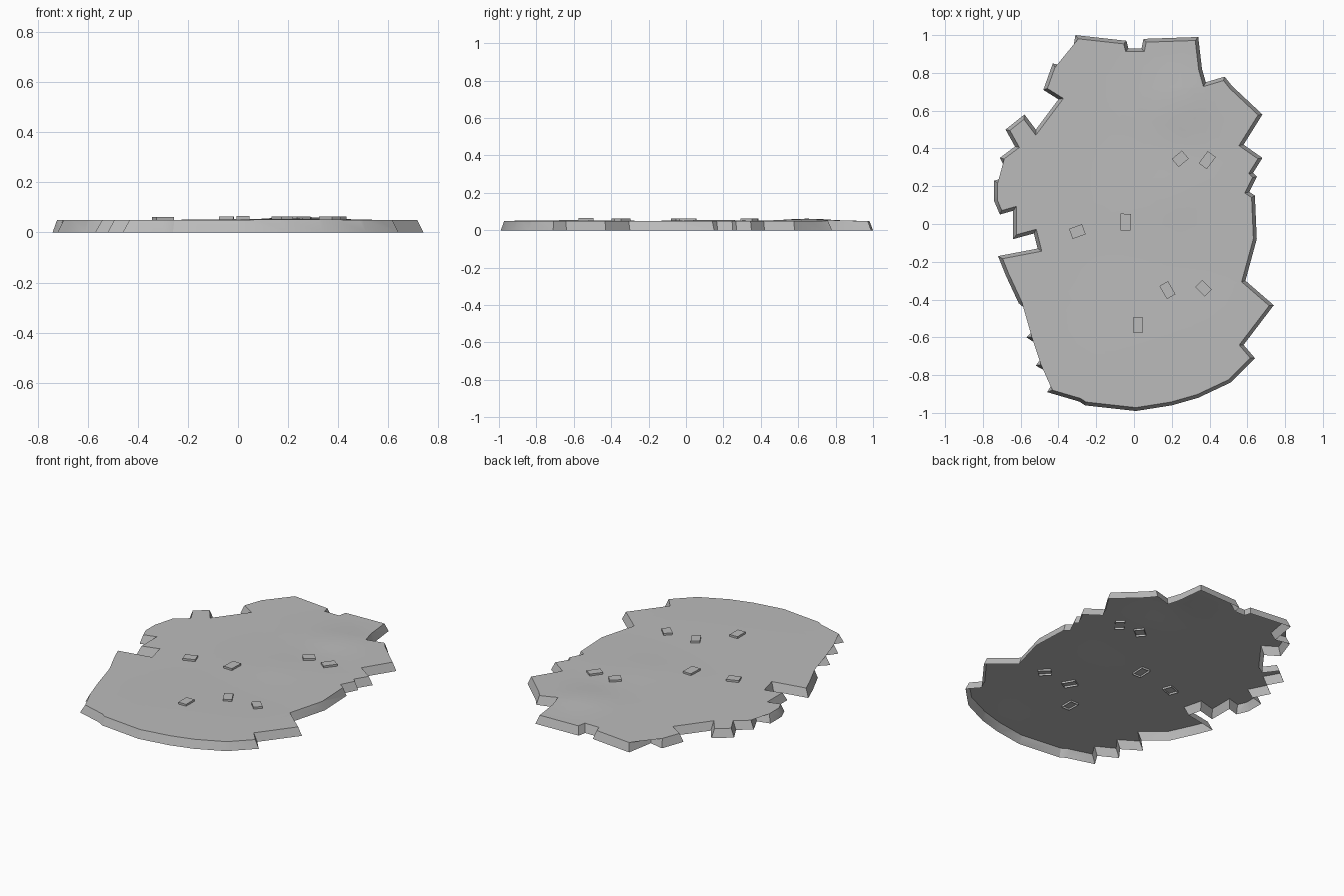
import bpy
import bmesh
import math
from mathutils import Vector, Matrix

default_cube = bpy.data.objects.get("Cube")
if default_cube:
    bpy.data.objects.remove(default_cube, do_unlink=True)

RIM_HEIGHT = 0.05
WALL_SLOPE = 0.018

# Ragged ground outline, clockwise from the back, in hundredths of a unit
OUTLINE = [
    (-31, 100), (-4, 97), (-3, 93), (4, 93), (5, 98), (34, 99), (36, 82),
    (38, 75), (48, 78), (52, 73), (68, 58), (58, 42), (68, 35), (63, 27),
    (65, 25), (61, 17), (64, 15), (65, -8), (59, -30), (74, -43), (58, -64),
    (64, -71), (51, -84), (34, -92), (20, -96), (1, -99), (-26, -96),
    (-29, -94), (-46, -89), (-41, -81), (-52, -75), (-46, -67), (-57, -60),
    (-49, -52), (-61, -42), (-68, -27), (-72, -17), (-51, -13), (-53, -5),
    (-64, -8), (-64, 7), (-71, 5), (-74, 12), (-74, 23), (-66, 25),
    (-71, 35), (-63, 41), (-68, 50), (-58, 58), (-52, 50), (-40, 66),
    (-48, 71), (-43, 85), (-34, 83),
]

# Low swells in the ground: x, y, height, radius
SWELLS = [(0.25, 0.65, 0.012, 0.11), (0.2, 0.15, 0.005, 0.14),
          (0.15, -0.6, 0.004, 0.18)]

# Loose stones: x, y, length, width, heading in degrees
STONES = [
    (0.245, 0.345, 0.07, 0.056, 40), (0.388, 0.338, 0.08, 0.053, 53),
    (-0.045, 0.01, 0.088, 0.057, 88), (-0.3, -0.04, 0.073, 0.057, 20),
    (0.177, -0.35, 0.08, 0.052, -60), (0.368, -0.34, 0.072, 0.052, -45),
    (0.02, -0.535, 0.08, 0.053, 90),
]


def make_material(name, value):
    material = bpy.data.materials.new(name)
    material.use_nodes = True
    color = (value, value, value, 1)
    material.diffuse_color = color
    material.node_tree.nodes["Principled BSDF"].inputs["Base Color"].default_value = color
    return material


def make_object(name, bm, material):
    mesh = bpy.data.meshes.new(name)
    bm.to_mesh(mesh)
    bm.free()
    mesh.materials.append(material)
    obj = bpy.data.objects.new(name, mesh)
    bpy.context.collection.objects.link(obj)
    return obj


def ground_height(x, y):
    total = RIM_HEIGHT
    for sx, sy, height, radius in SWELLS:
        distance = (x - sx) ** 2 + (y - sy) ** 2
        total += height * math.exp(-distance / (2 * radius ** 2))
    return total


def inset_loop(points, amount):
    """Move each corner of a clockwise loop inward along its mitre."""
    result = []
    for i, point in enumerate(points):
        before = (point - points[i - 1]).normalized()
        after = (points[(i + 1) % len(points)] - point).normalized()
        inward_a = Vector((before.y, -before.x))
        inward_b = Vector((after.y, -after.x))
        mitre = inward_a + inward_b
        scale = amount / max(0.35, 1 + inward_a.dot(inward_b))
        result.append(point + mitre * scale)
    return result


grey = make_material("stone grey", 0.5)

# Ground slab: an open shell with sloping walls and a softly swelling top
base = [Vector(p) / 100 for p in OUTLINE]
top = inset_loop(base, WALL_SLOPE)
bm = bmesh.new()
low = [bm.verts.new((p.x, p.y, 0)) for p in base]
high = [bm.verts.new((p.x, p.y, RIM_HEIGHT)) for p in top]
count = len(base)
for i in range(count):
    j = (i + 1) % count
    bm.faces.new((low[j], low[i], high[i], high[j]))
cap = bm.faces.new(list(reversed(high)))
bmesh.ops.triangulate(bm, faces=[cap])

# Cut the top into a grid so it can follow the swells
for axis in (Vector((1, 0, 0)), Vector((0, 1, 0))):
    for step in range(-12, 13):
        bm.normal_update()
        faces = [f for f in bm.faces if abs(f.normal.z) > 0.9]
        edges = {e for f in faces for e in f.edges}
        verts = {v for f in faces for v in f.verts}
        bmesh.ops.bisect_plane(bm, geom=[*faces, *edges, *verts], dist=1e-5,
                               plane_co=axis * (step * 0.08 + 0.003), plane_no=axis)
for v in bm.verts:
    if v.co.z > RIM_HEIGHT / 2:
        v.co.z = ground_height(v.co.x, v.co.y)
bm.normal_update()
if sum(f.normal.z for f in bm.faces) < 0:
    bmesh.ops.reverse_faces(bm, faces=bm.faces[:])
slab = make_object("ground_slab", bm, grey)
bpy.context.view_layer.objects.active = slab
slab.select_set(True)
bpy.ops.object.shade_smooth_by_angle(angle=math.radians(25))
slab.select_set(False)

# Stones: small open-bottomed blocks set through the ground
for number, (x, y, length, width, heading) in enumerate(STONES, 1):
    bm = bmesh.new()
    bmesh.ops.create_cube(bm, size=1)
    bottom = [f for f in bm.faces if f.normal.z < -0.5]
    bmesh.ops.delete(bm, geom=bottom, context='FACES')
    bmesh.ops.scale(bm, vec=(length, width, 0.024), verts=bm.verts)
    bmesh.ops.rotate(bm, cent=(0, 0, 0), verts=bm.verts,
                     matrix=Matrix.Rotation(math.radians(heading), 3, 'Z'))
    bmesh.ops.translate(bm, vec=(x, y, ground_height(x, y)), verts=bm.verts)
    make_object(f"loose_stone_{number}", bm, grey)
